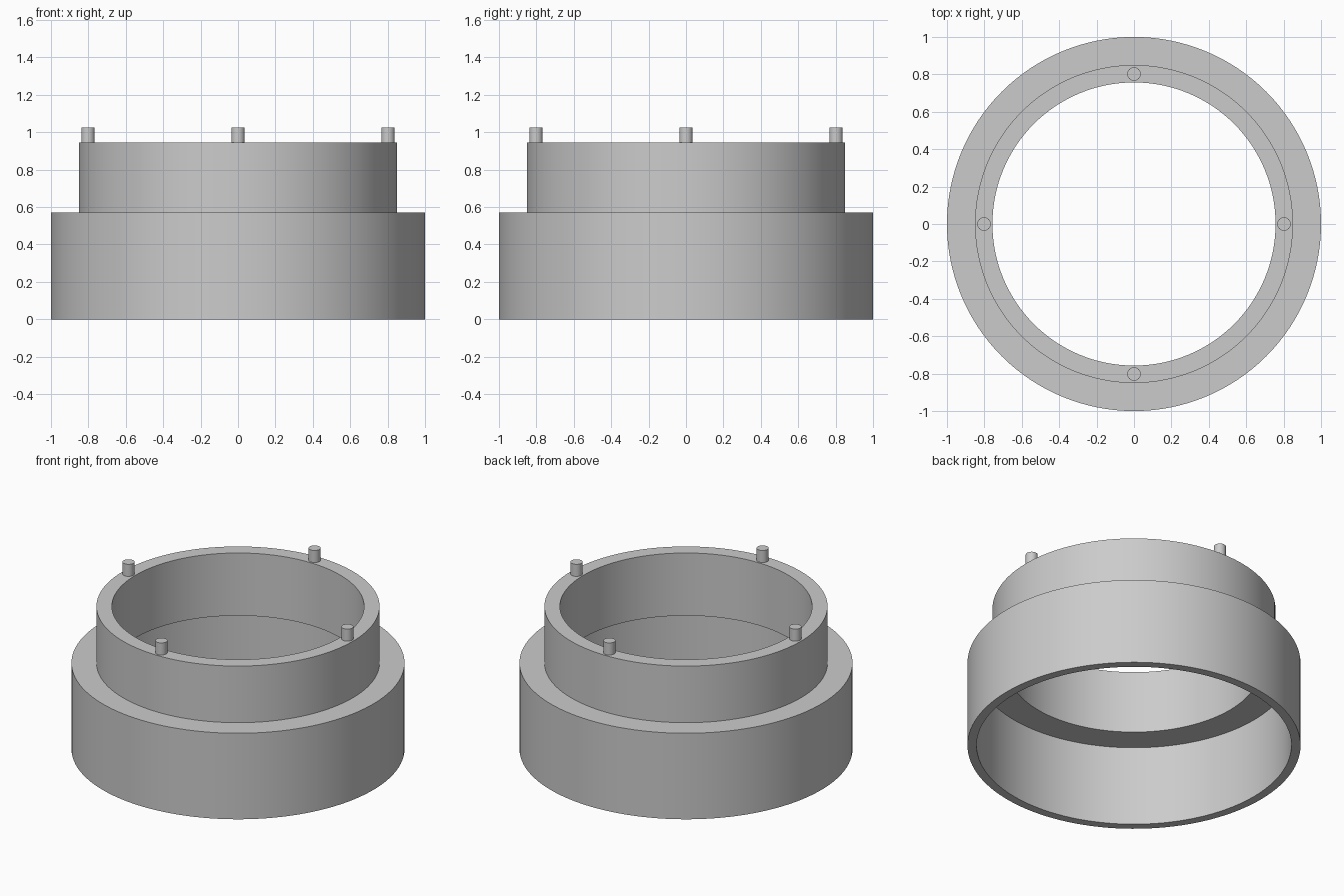
import bpy
import bmesh
import math
from mathutils import Matrix

cube = bpy.data.objects.get("Cube")
if cube:
    bpy.data.objects.remove(cube, do_unlink=True)

SIDES = 128
LOWER_TOP, LEDGE, RIM = 0.57, 0.53, 0.945
PIN_TOP, PIN_RADIUS, PIN_ORBIT = 1.025, 0.036, 0.802

grey = bpy.data.materials.new("plain_grey")
grey.use_nodes = True
colour = (0.6, 0.6, 0.6, 1)
grey.diffuse_color = colour
grey.node_tree.nodes["Principled BSDF"].inputs["Base Color"].default_value = colour


def finish(bm, name):
    """Turn a bmesh into a smooth object with sharp edges kept."""
    bmesh.ops.recalc_face_normals(bm, faces=bm.faces)
    mesh = bpy.data.meshes.new(name)
    bm.to_mesh(mesh)
    bm.free()
    mesh.materials.append(grey)
    obj = bpy.data.objects.new(name, mesh)
    bpy.context.collection.objects.link(obj)
    bpy.ops.object.select_all(action="DESELECT")
    obj.select_set(True)
    bpy.context.view_layer.objects.active = obj
    bpy.ops.object.shade_smooth_by_angle(angle=math.radians(30))
    return obj


# Stepped ring: closed wall profile (radius, height) turned around z
profile = [(1, 0), (1, LOWER_TOP), (0.85, LOWER_TOP), (0.85, RIM),
           (0.757, RIM), (0.757, LEDGE), (0.945, LEDGE), (0.945, 0)]
bm = bmesh.new()
verts = [bm.verts.new((r, 0, z)) for r, z in profile]
edges = [bm.edges.new((v, verts[i - 1])) for i, v in enumerate(verts)]
bmesh.ops.spin(bm, geom=verts + edges, cent=(0, 0, 0), axis=(0, 0, 1),
               angle=math.tau, steps=SIDES, use_merge=True)
bmesh.ops.remove_doubles(bm, verts=bm.verts, dist=0.0001)
finish(bm, "stepped_ring")

# Four locating pins standing on the rim
for i, side in enumerate(("left", "back", "right", "front")):
    angle = i * math.pi / 2
    base = RIM - 0.02
    bm = bmesh.new()
    bmesh.ops.create_cone(
        bm, cap_ends=True, segments=32, radius1=PIN_RADIUS,
        radius2=PIN_RADIUS, depth=PIN_TOP - base,
        matrix=Matrix.Translation((PIN_ORBIT * math.cos(angle),
                                   PIN_ORBIT * math.sin(angle),
                                   (PIN_TOP + base) / 2)))
    finish(bm, side + "_pin")
